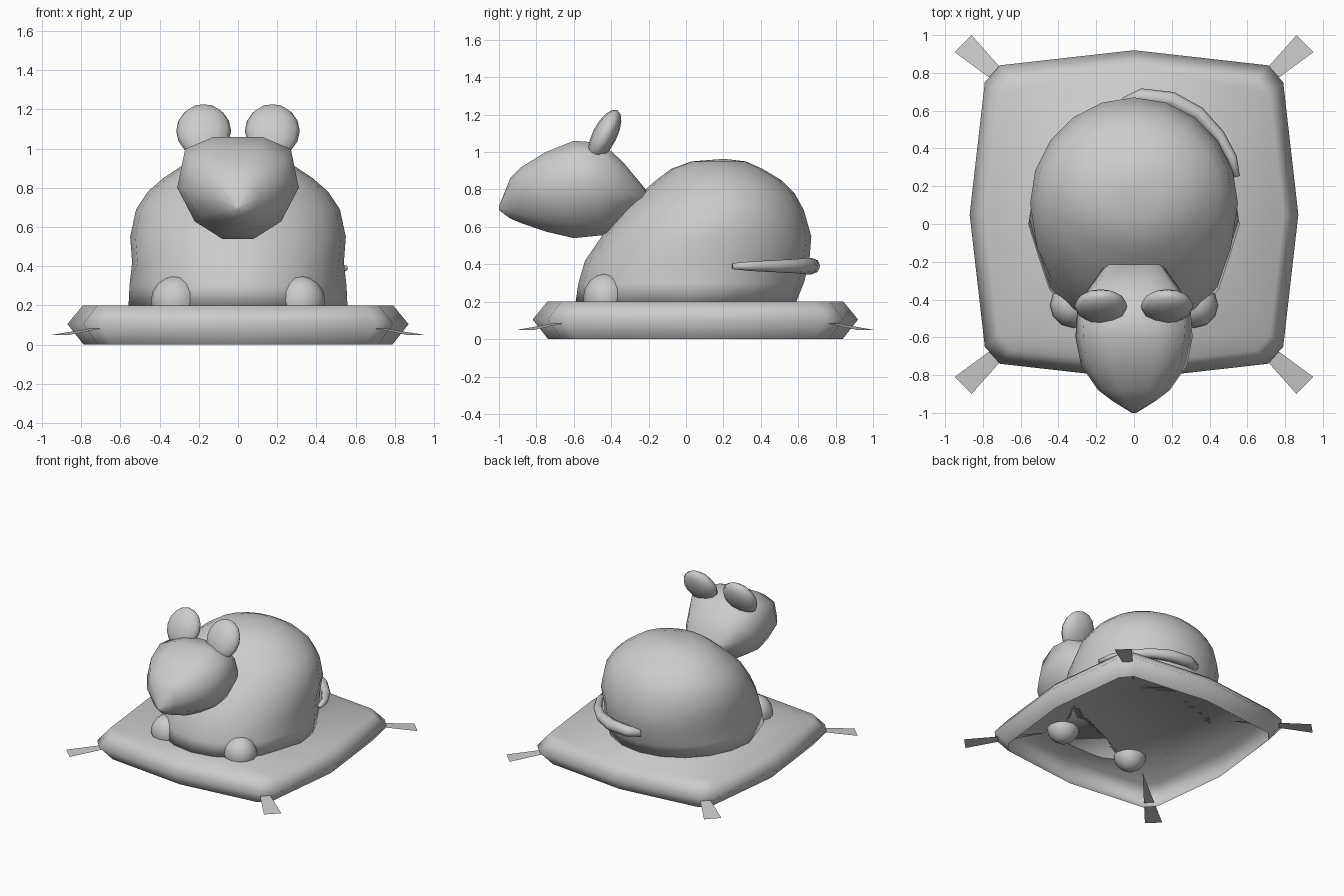
import bpy, bmesh, math
from mathutils import Vector, Matrix

old = bpy.data.objects.get("Cube")
if old:
    bpy.data.objects.remove(old, do_unlink=True)

GREY = (0.6, 0.6, 0.6, 1)
mat = bpy.data.materials.new("plain grey")
mat.use_nodes = True
mat.diffuse_color = GREY
mat.node_tree.nodes["Principled BSDF"].inputs["Base Color"].default_value = GREY


def finish(name, bm, smooth=True):
    if smooth:
        bmesh.ops.recalc_face_normals(bm, faces=bm.faces)
    for f in bm.faces:
        f.smooth = smooth
    mesh = bpy.data.meshes.new(name)
    bm.to_mesh(mesh)
    bm.free()
    mesh.materials.append(mat)
    ob = bpy.data.objects.new(name, mesh)
    bpy.context.collection.objects.link(ob)
    return ob


def loft(name, rings, cap_start=True, cap_end=True):
    """Skin a list of equal-length point rings."""
    bm = bmesh.new()
    loops = [[bm.verts.new(p) for p in ring] for ring in rings]
    n = len(loops[0])
    for a, b in zip(loops, loops[1:]):
        for i in range(n):
            j = (i + 1) % n
            bm.faces.new((a[i], a[j], b[j], b[i]))
    if cap_start:
        bm.faces.new(loops[0][::-1])
    if cap_end:
        bm.faces.new(loops[-1])
    return finish(name, bm)


def ellipsoid(name, centre, size, tilt=0, seg=12, rows=8):
    bm = bmesh.new()
    m = (Matrix.Translation(centre) @ Matrix.Rotation(tilt, 4, 'X')
         @ Matrix.Diagonal((*size, 1)))
    bmesh.ops.create_uvsphere(bm, u_segments=seg, v_segments=rows, radius=1, matrix=m)
    return finish(name, bm)


# Cushion: bowed square with clipped corners, open underneath
MID_Y = 0.05
quarter = [(0.87, 0), (0.79, 0.70), (0.71, 0.79), (0, 0.87)]
outline = quarter + [(-x, y) for x, y in quarter[-2::-1]]
outline += [(x, -y) for x, y in outline[-2:0:-1]]


def cushion_ring(k, z):
    return [(x * k, MID_Y + y * k, z) for x, y in outline]


loft("cushion", [cushion_ring(0.905, 0), cushion_ring(1, 0.105), cushion_ring(0.91, 0.2)],
     cap_start=False)

# Corner tassels: flat tapering tabs
for sx, side in ((1, "left"), (-1, "right")):
    for sy, end in ((1, "back"), (-1, "front")):
        bm = bmesh.new()
        pts = [(0.46, 0.5, 0.13), (0.95, 0.86, 0.05), (0.86, 0.95, 0.05)]
        bm.faces.new([bm.verts.new((sx * x, MID_Y + sy * y, z)) for x, y, z in pts])
        finish(f"tassel_{end}_{side}", bm, False)

# Body: stacked slices of (height, front y, back y, half width)
slices = [(0.2, -0.59, 0.59, 0.56), (0.3, -0.575, 0.63, 0.555), (0.42, -0.54, 0.66, 0.54),
          (0.55, -0.45, 0.67, 0.55), (0.69, -0.34, 0.63, 0.52), (0.78, -0.24, 0.58, 0.46),
          (0.85, -0.16, 0.51, 0.38), (0.91, -0.08, 0.41, 0.29), (0.95, 0.03, 0.32, 0.16)]
N = 20
rings = []
for z, front, back, w in slices:
    ring = []
    for i in range(N):
        a = math.tau * i / N
        # shallow hollow between the front leg and the haunch
        dent = 0.06 * math.exp(-((math.sin(a) + 0.35) / 0.2) ** 2) if z < 0.35 else 0
        ring.append((w * math.cos(a) * (1 - dent),
                     (front + back) / 2 + (back - front) / 2 * math.sin(a), z))
    rings.append(ring)
rings.append([(0.02 * math.cos(math.tau * i / N), 0.2 + 0.02 * math.sin(math.tau * i / N), 0.962)
              for i in range(N)])
loft("body", rings)

# Front paws: low bulges at the base
for sx, side in ((1, "left"), (-1, "right")):
    ellipsoid(f"front_paw_{side}", (sx * 0.32, -0.43, 0.22), (0.125, 0.12, 0.13))

# Head: cross-sections from nose to nape (y, bottom, top, half width)
half = [(0.4, 1), (0.87, 0.88), (1, 0.5), (0.71, 0.17), (0.26, 0)]
section = half + [(-x, t) for x, t in half[::-1]]
stations = [(-1.0, 0.69, 0.71, 0.012), (-0.94, 0.645, 0.86, 0.11), (-0.88, 0.62, 0.92, 0.19),
            (-0.75, 0.575, 1.0, 0.28), (-0.6, 0.54, 1.06, 0.31), (-0.45, 0.555, 1.05, 0.30),
            (-0.34, 0.62, 0.95, 0.24), (-0.215, 0.7, 0.8, 0.15)]
loft("head", [[(w * x, y, lo + (hi - lo) * t) for x, t in section]
              for y, lo, hi, w in stations])

# Ears: thick discs leaning back
for sx, side in ((1, "left"), (-1, "right")):
    ellipsoid(f"ear_{side}", (sx * 0.175, -0.435, 1.09), (0.14, 0.065, 0.15),
              math.radians(-27), 12, 8)

# Tail: tapered tube wrapped round the left haunch (x, y, radius)
path = [(-0.05, 0.64, 0.03), (0.04, 0.675, 0.043), (0.2, 0.655, 0.045), (0.34, 0.585, 0.038),
        (0.45, 0.47, 0.032), (0.52, 0.35, 0.026), (0.545, 0.25, 0.016)]
rings = []
for i, (x, y, r) in enumerate(path):
    a, b = path[max(i - 1, 0)], path[min(i + 1, len(path) - 1)]
    along = Vector((b[0] - a[0], b[1] - a[1], 0)).normalized()
    out = along.cross(Vector((0, 0, 1)))
    rings.append([Vector((x, y, 0.39)) + r * (math.cos(t) * out + math.sin(t) * Vector((0, 0, 1)))
                  for t in (math.tau * k / 8 for k in range(8))])
loft("tail", rings)
